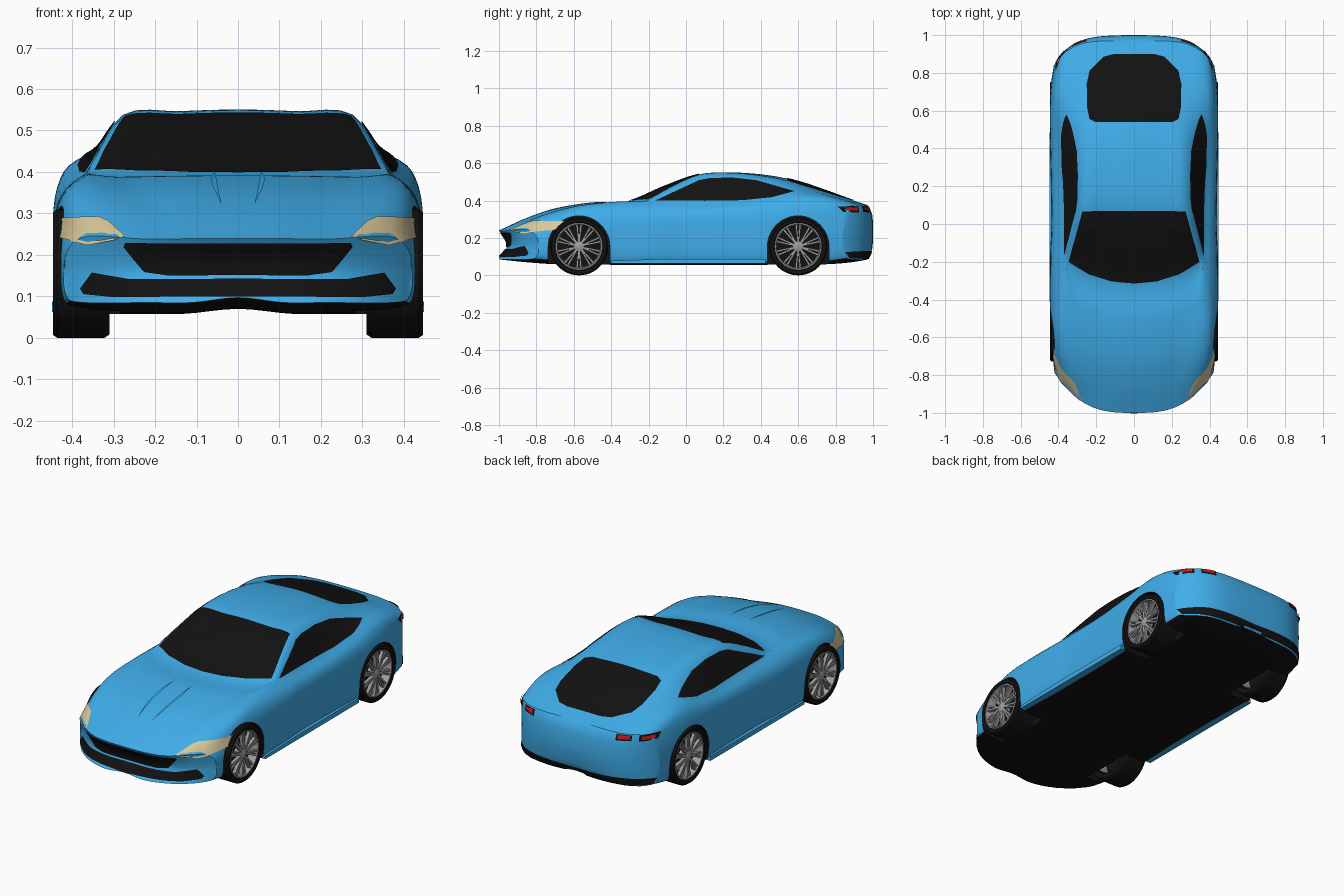
import bpy, bmesh, math
from mathutils import Vector, Matrix
from mathutils.bvhtree import BVHTree

if "Cube" in bpy.data.objects:
    bpy.data.objects.remove(bpy.data.objects["Cube"])


def material(name, rgb):
    m = bpy.data.materials.new(name)
    m.diffuse_color = (*rgb, 1)
    m.use_nodes = True
    m.node_tree.nodes["Principled BSDF"].inputs["Base Color"].default_value = m.diffuse_color
    return m


BLUE = material("paint_blue", (0.05, 0.42, 0.82))
BLACK = material("black", (0.006, 0.006, 0.006))
CREAM = material("lamp_cream", (0.7, 0.58, 0.32))
RED = material("lamp_red", (0.6, 0.01, 0.01))
GREY = material("rim_grey", (0.35, 0.35, 0.35))


def finish(name, bm, *mats):
    me = bpy.data.meshes.new(name)
    bm.to_mesh(me)
    bm.free()
    ob = bpy.data.objects.new(name, me)
    bpy.context.collection.objects.link(ob)
    for m in mats:
        me.materials.append(m)
    return ob


def smooth(ob, angle=32):
    bpy.ops.object.select_all(action='DESELECT')
    ob.select_set(True)
    bpy.context.view_layer.objects.active = ob
    bpy.ops.object.shade_smooth_by_angle(angle=math.radians(angle))


# Body stations: y, half width, floor z, belt x, belt z, roof edge x, roof edge z, top z, plan bow
KEYS = [
    (-1.0, .420, .085, .36, .245, .22, .238, .240, .26),
    (-.85, .440, .070, .38, .325, .22, .303, .308, .24),
    (-.70, .445, .060, .385, .367, .24, .353, .358, .22),
    (-.50, .445, .058, .375, .388, .28, .386, .390, .20),
    (-.31, .443, .058, .370, .394, .335, .394, .396, .18),
    (-.12, .438, .058, .367, .398, .315, .462, .474, .09),
    (.07, .438, .058, .362, .402, .283, .528, .540, 0),
    (.25, .441, .058, .367, .407, .277, .536, .550, 0),
    (.45, .446, .058, .375, .422, .270, .515, .534, 0),
    (.60, .448, .058, .385, .430, .260, .482, .502, -.05),
    (.75, .447, .060, .390, .424, .250, .440, .452, -.11),
    (.88, .440, .070, .390, .398, .250, .398, .405, -.16),
    (.97, .425, .085, .385, .365, .250, .371, .376, -.18)]


def hermite(a, b, c, d, u, ta, tb, tc, td):
    """Smooth curve between b and c, with a and d as neighbours."""
    h = tc - tb
    m1 = (c - a) / (tc - ta) * h
    m2 = (d - b) / (td - tb) * h
    return ((2*u**3 - 3*u*u + 1) * b + (u**3 - 2*u*u + u) * m1
            + (3*u*u - 2*u**3) * c + (u**3 - u*u) * m2)


def params(s):
    n = len(KEYS)
    i = max(j for j in range(n - 1) if KEYS[j][0] <= s + 1e-6)
    rows = [KEYS[max(i - 1, 0)], KEYS[i], KEYS[i + 1], KEYS[min(i + 2, n - 1)]]
    ts = [r[0] for r in rows]
    u = (s - ts[1]) / (ts[2] - ts[1])
    return [hermite(*[r[c] for r in rows], u, *ts) for c in range(1, 9)]


def section(s, t, dy):
    """Half section, floor centre to roof centre; t flattens it to close the ends."""
    w, zb, bx, bz, rx, rz, zt, k = params(s)
    h = bz - zb
    c = [(0, zb + .012), (rx*.5, zb), (rx, zb), (max(bx, w - .045), zb), (w - .006, zb + .1*h),
         (w, zb + .48*h), (w - .012, zb + .82*h), (bx, bz), (rx, rz),
         (rx*.5, zt - (zt - rz)*.3), (0, zt)]
    c = [Vector(p) for p in c]
    pts = []
    for i in range(10):
        a = c[i - 1] if i else Vector((-c[1].x, c[1].y))
        d = c[i + 2] if i < 9 else Vector((-c[9].x, c[9].y))
        pts += [hermite(a, c[i], c[i + 1], d, j/4, -1, 0, 1, 2) for j in range(4)]
    pts.append(c[10])
    mid = (zb + zt) / 2
    p = 3 if s < .3 else 5
    return [Vector((q.x, s + k*(abs(q.x)/.45)**p + dy*(1 - (q.x/.45)**2), mid + (q.y - mid)*t))
            for q in pts]


# Body shell: loft through the stations, closed at nose and tail
N = 80
stations = [(-1, .02, .045), (-1, .3, .04), (-1, .8, .012)]
stations += [(-1 + 1.97*i/N, 1, 0) for i in range(N + 1)]
stations += [(.97, .9, .012), (.97, .6, .028), (.97, .02, .03)]
bm = bmesh.new()
rings = []
for st in stations:
    half = section(*st)
    m = len(half)
    full = half + [Vector((-q.x, q.y, q.z)) for q in half[-2:0:-1]]
    rings.append([bm.verts.new(q) for q in full])
n = len(rings[0])
for a, b in zip(rings, rings[1:]):
    for i in range(n):
        bm.faces.new((a[i], a[(i + 1) % n], b[(i + 1) % n], b[i]))
for r in (rings[0], rings[-1]):
    for side in (1, -1):
        for j in range(m // 2):
            ids = [(side*q) % n for q in (j, j + 1, m - 2 - j, m - 1 - j)]
            bm.faces.new([r[q] for q in dict.fromkeys(ids)])
bmesh.ops.recalc_face_normals(bm, faces=bm.faces)
bm.normal_update()
for f in bm.faces:
    if f.normal.z < -.75 and f.calc_center_median().z < .11:
        f.material_index = 1
tree = BVHTree.FromBMesh(bm)
body = finish("body", bm, BLUE, BLACK)

# Wheel arches cut out of the body
WHEELS = (-.572, .6)
bm = bmesh.new()
for y in WHEELS:
    for side in (1, -1):
        prof = [(y - .165, -.1), (y + .165, -.1)]
        prof += [(y + .165*math.cos(a*math.pi/24), .153 + .165*math.sin(a*math.pi/24)) for a in range(25)]
        f = bm.faces.new([bm.verts.new((side*.285, *p)) for p in prof])
        ext = bmesh.ops.extrude_face_region(bm, geom=[f])
        bmesh.ops.translate(bm, vec=(side*.3, 0, 0),
                            verts=[v for v in ext['geom'] if isinstance(v, bmesh.types.BMVert)])
bmesh.ops.recalc_face_normals(bm, faces=bm.faces)
for f in bm.faces:
    f.material_index = 1
cutter = finish("arch_cutter", bm, BLUE, BLACK)
cutter.hide_render = True
mod = body.modifiers.new("arches", 'BOOLEAN')
mod.object = cutter
mod.operation = 'DIFFERENCE'
mod.solver = 'EXACT'
bpy.context.view_layer.objects.active = body
bpy.ops.object.modifier_apply(modifier=mod.name)
bpy.data.objects.remove(cutter)
smooth(body)

# Panels: a 2D outline projected on to the body
VIEWS = {
    'top': (lambda a, b: Vector((a, b, 2)), Vector((0, 0, -1))),
    'front': (lambda a, b: Vector((a, -2, b)), Vector((0, 1, 0))),
    'back': (lambda a, b: Vector((a, 2, b)), Vector((0, -1, 0))),
    'right': (lambda a, b: Vector((2, a, b)), Vector((-1, 0, 0))),
    'left': (lambda a, b: Vector((-2, a, b)), Vector((1, 0, 0)))}


def panel(name, view, outline, mat, lift=.004, whole=False):
    place, ray = VIEWS[view]
    if whole:
        outline = outline + [(-a, b) for a, b in reversed(outline) if a > 0]
    bm = bmesh.new()
    bm.faces.new([bm.verts.new((a, b, 0)) for a, b in outline])
    for axis in (0, 1):
        no = Vector((1 - axis, axis, 0))
        lo, hi = min(p[axis] for p in outline), max(p[axis] for p in outline)
        steps = max(2, int((hi - lo) / .022))
        for i in range(1, steps):
            bmesh.ops.bisect_plane(bm, geom=bm.verts[:] + bm.edges[:] + bm.faces[:],
                                   plane_co=no*(lo + (hi - lo)*i/steps), plane_no=no)
    bmesh.ops.triangulate(bm, faces=bm.faces[:])
    for v in bm.verts:
        start = place(v.co.x, v.co.y)
        hit, nor, _, _ = tree.ray_cast(start, ray)
        if hit is None:
            hit, nor, _, _ = tree.find_nearest(start + ray*1.2)
        v.co = hit + nor*lift
    bm.normal_update()
    if sum(f.normal.dot(ray)*f.calc_area() for f in bm.faces) > 0:
        bmesh.ops.reverse_faces(bm, faces=bm.faces[:])
    smooth(finish(name, bm, mat))


panel("windscreen", 'top', [(0, -.315), (.12, -.303), (.24, -.265), (.345, -.2), (.272, .068), (0, .07)],
      BLACK, whole=True)
panel("rear_window", 'top', [(0, .54), (.2, .538), (.235, .555), (.248, .62), (.25, .74), (.235, .81),
                             (.16, .885), (.1, .9), (0, .9)], BLACK, whole=True)
panel("grille", 'front', [(0, .23), (.27, .23), (.274, .22), (.225, .158), (.17, .15), (0, .15)],
      BLACK, whole=True)
panel("lower_intake", 'front', [(0, .141), (.26, .141), (.35, .157), (.378, .118), (.37, .105),
                                (.3, .097), (0, .097)], BLACK, whole=True)
panel("rear_diffuser", 'back', [(0, .092), (.3, .09), (.4, .092), (.418, .125), (.3, .132), (0, .128)],
      BLACK, whole=True)
for side, tag in ((1, 'right'), (-1, 'left')):
    def flip(pts):
        return [(side*a, b) for a, b in pts]
    panel(tag + "_side_window", tag, [(-.165, .398), (0, .475), (.07, .507), (.13, .518), (.25, .52),
                                      (.38, .505), (.58, .447), (.46, .415), (.3, .399), (.1, .396)], BLACK)
    panel(tag + "_headlight", 'front', flip([(.433, .288), (.335, .29), (.312, .28), (.272, .242),
                                             (.36, .224), (.425, .24), (.436, .255)]), CREAM)
    panel(tag + "_bonnet_crease", 'top', flip([(.04, -.83), (.058, -.72), (.066, -.6), (.056, -.47),
                                               (.052, -.6), (.048, -.72)]), BLUE, .007)
    for i, (x0, x1) in enumerate(((.25, .325), (.355, .412))):
        for part, mat, g, lift in (("housing", BLACK, 0, .005), ("lamp", RED, .009, .009)):
            panel(f"{tag}_tail_{part}_{i}", 'back',
                  flip([(x0 + g, .335 + g), (x1 - g*.5, .338 + g), (x1 - g, .366 - g*.4), (x0 + g, .366 - g*.4)]),
                  mat, lift)
    # Side skirt rising towards the rear wheel
    bm = bmesh.new()
    prof = [(-.40, .062), (.425, .062), (.425, .088), (-.1, .088), (-.40, .078)]
    f = bm.faces.new([bm.verts.new((side*.41, *p)) for p in prof])
    ext = bmesh.ops.extrude_face_region(bm, geom=[f])
    bmesh.ops.translate(bm, vec=(side*.038, 0, 0),
                        verts=[v for v in ext['geom'] if isinstance(v, bmesh.types.BMVert)])
    bmesh.ops.recalc_face_normals(bm, faces=bm.faces)
    finish(tag + "_side_skirt", bm, BLUE)


def lathe(name, prof, mat, spot, side, closed=False):
    """Turn (radius, x) points around the wheel axle."""
    bm = bmesh.new()
    vs = [bm.verts.new((x*side, 0, r)) for r, x in prof]
    es = [bm.edges.new(p) for p in zip(vs, vs[1:] + vs[:1] if closed else vs[1:])]
    bmesh.ops.spin(bm, geom=vs + es, cent=(0, 0, 0), axis=(1, 0, 0), angle=math.tau, steps=48)
    bmesh.ops.remove_doubles(bm, verts=bm.verts, dist=1e-5)
    bmesh.ops.recalc_face_normals(bm, faces=bm.faces)
    ob = finish(name, bm, mat)
    ob.location = spot
    smooth(ob)


# Wheels: tyre, rim, backing disc, hub and ten split spokes
for y, end in zip(WHEELS, ("front", "rear")):
    for side, tag in ((1, 'right'), (-1, 'left')):
        name, spot = f"{end}_{tag}_", (0, y, .155)
        lathe(name + "tyre", [(.122, .435), (.13, .444), (.148, .446), (.155, .436), (.155, .322),
                              (.147, .31), (.122, .31)], BLACK, spot, side, True)
        lathe(name + "rim", [(.126, .441), (.119, .442), (.115, .434), (.112, .40), (.112, .32)],
              GREY, spot, side)
        lathe(name + "brake_disc", [(0, .395), (.112, .395), (.112, .385), (0, .385)], BLACK, spot, side)
        lathe(name + "hub", [(0, .44), (.014, .44), (.027, .434), (.03, .395)], GREY, spot, side)
        bm = bmesh.new()
        for i in range(10):
            for off in (-.09, .09):
                box = bmesh.ops.create_cube(bm, size=1)['verts']
                for v in box:
                    out = v.co.z > 0
                    v.co = Vector((side*(.428 + v.co.x*.018), v.co.y*(.011 if out else .008),
                                   .117 if out else .022))
                bmesh.ops.rotate(bm, verts=box, cent=(0, 0, 0),
                                 matrix=Matrix.Rotation(i*math.tau/10 + off, 3, 'X'))
        finish(name + "spokes", bm, GREY).location = spot
